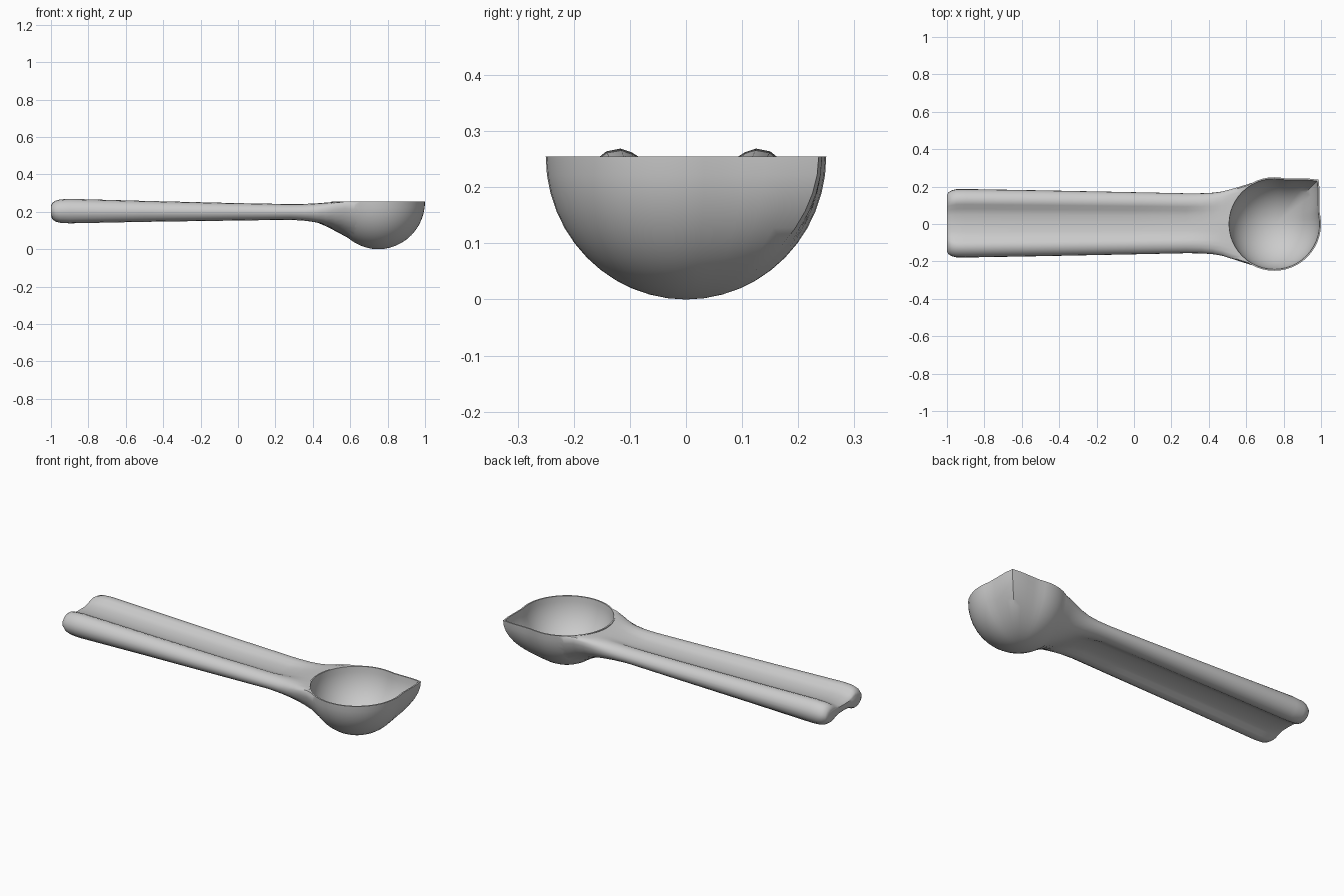
import bpy, bmesh
from math import sin, cos, pi, tau

if "Cube" in bpy.data.objects:
    bpy.data.objects.remove(bpy.data.objects["Cube"])

def make_object(name, rings, cap_first=True, tip=None):
    """Skin a list of closed rings into a solid; finish with a cap or a single tip point."""
    bm = bmesh.new()
    loops = [[bm.verts.new(p) for p in r] for r in rings]
    n = len(loops[0])
    for a, b in zip(loops, loops[1:]):
        for i in range(n):
            bm.faces.new((a[i], a[(i + 1) % n], b[(i + 1) % n], b[i]))
    bm.faces.new(loops[0])
    if tip:
        t = bm.verts.new(tip)
        for i in range(n):
            bm.faces.new((loops[-1][i], loops[-1][(i + 1) % n], t))
    else:
        bm.faces.new(loops[-1])
    bmesh.ops.recalc_face_normals(bm, faces=bm.faces)
    me = bpy.data.meshes.new(name)
    bm.to_mesh(me)
    bm.free()
    ob = bpy.data.objects.new(name, me)
    bpy.context.collection.objects.link(ob)
    return ob

# Bowl: hemisphere whose +x +y quarter is pulled out to a pouring corner
CX, RIM = 0.75, 0.255

def bowl_rings(radius, depth, top=None):
    rings, seg, steps = [], 48, 12
    for j in range(steps):
        phi = j / steps * pi / 2
        ring = []
        for i in range(seg):
            a = tau * i / seg
            extra = 0.0
            if 0 < a < pi / 2:
                extra = (0.97 / max(cos(a), sin(a), 0.725) - 1) * cos(phi) ** 1.5
            r = radius * cos(phi) * (1 + max(extra, 0))
            ring.append((CX + r * cos(a), r * sin(a), RIM - depth * sin(phi)))
        rings.append(ring)
    if top:
        rings.insert(0, [(x, y, top) for x, y, z in rings[0]])
    return rings, (CX, 0, RIM - depth)

rings, tip = bowl_rings(0.25, RIM)
scoop = make_object("measuring_scoop", rings, tip=tip)
rings, tip = bowl_rings(0.242, 0.24, top=0.35)
hollow = make_object("bowl_hollow_cutter", rings, tip=tip)
hollow.hide_render = True

# Handle half-sections: (y, z, groove share), top centre round to bottom centre
BAR = [(0, 1, 1), (.25, 1, .95), (.42, 1, .65), (.55, 1, .2), (.66, 1, 0), (.8, .92, 0),
       (.92, .65, 0), (.985, .3, 0), (1, 0, 0), (.985, -.3, 0), (.92, -.65, 0), (.8, -.92, 0),
       (.66, -1, 0), (.55, -1, .2), (.42, -1, .65), (.25, -1, .95), (0, -1, 1)]
CUP = [(0, 1), (.25, 1), (.42, 1), (.55, 1), (.7, 1), (.85, 1), (.96, 1), (.995, .9), (.98, .6),
       (.94, .3), (.87, 0), (.77, -.3), (.63, -.56), (.5, -.73), (.36, -.87), (.2, -.96), (0, -1)]

# Stations: x, half width, top, bottom, groove depth, blend from bar to cup section
STATIONS = [(-1, .150, .232, .178, .012, 0), (-.994, .164, .247, .161, .022, 0),
            (-.975, .176, .260, .147, .03, 0), (-.95, .182, .266, .141, .033, 0),
            (-.9, .183, .269, .138, .034, 0), (-.5, .176, .258, .146, .031, 0),
            (0, .166, .246, .153, .027, 0), (.28, .160, .241, .157, .022, 0),
            (.36, .161, .242, .150, .015, .08), (.42, .165, .245, .138, .008, .25),
            (.47, .173, .249, .121, .003, .5), (.52, .187, .2525, .097, 0, .8),
            (.57, .202, .2545, .070, 0, 1), (.62, .218, .2548, .043, 0, 1),
            (.68, .234, .2548, .018, 0, 1)]

def section(x, w, top, bottom, groove, k):
    mid, h = (top + bottom) / 2, (top - bottom) / 2
    half = []
    for (y, z, g), (cy, cz) in zip(BAR, CUP):
        dz = z * h - (groove * g if z > 0 else -groove * g)
        half.append((w * (y + (cy - y) * k), mid + dz + (cz * h - dz) * k))
    shift = .004 * (1 - k)
    return ([(x, shift + y, z) for y, z in half]
            + [(x, shift - y, z) for y, z in half[-2:0:-1]])

handle = make_object("handle", [section(*s) for s in STATIONS])

# Join handle to bowl, then hollow the bowl
bpy.context.view_layer.objects.active = scoop
scoop.select_set(True)
for ob, op in ((handle, 'UNION'), (hollow, 'DIFFERENCE')):
    m = scoop.modifiers.new(op.lower(), 'BOOLEAN')
    m.object, m.operation, m.solver = ob, op, 'EXACT'
    bpy.ops.object.modifier_apply(modifier=m.name)
    bpy.data.objects.remove(ob)
bpy.ops.object.shade_smooth_by_angle(angle=0.75)
